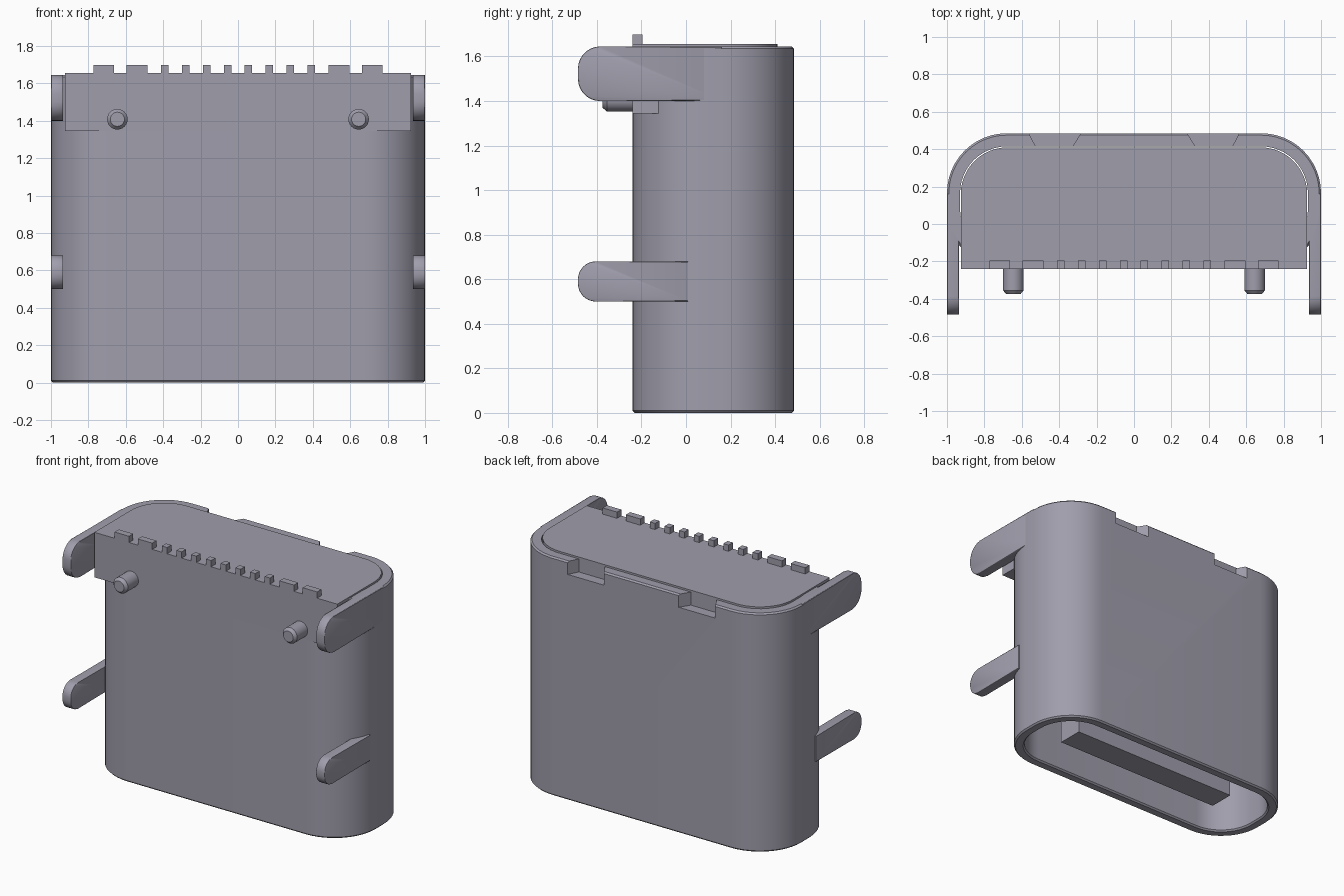
import bpy, bmesh, math

cube = bpy.data.objects.get("Cube")
if cube:
    bpy.data.objects.remove(cube, do_unlink=True)

# Single metal colour
metal = bpy.data.materials.new("grey metal")
metal.use_nodes = True
COL = (0.35, 0.34, 0.41, 1)
metal.diffuse_color = COL
metal.node_tree.nodes["Principled BSDF"].inputs["Base Color"].default_value = COL

Y0, Y1, R, WALL = -0.24, 0.485, 0.32, 0.07   # shell outline, corner radius, wall
TOP = 1.645


def finish(name, bm, smooth=True):
    bmesh.ops.recalc_face_normals(bm, faces=bm.faces)
    me = bpy.data.meshes.new(name)
    bm.to_mesh(me)
    bm.free()
    me.materials.append(metal)
    ob = bpy.data.objects.new(name, me)
    bpy.context.collection.objects.link(ob)
    if smooth:
        bpy.ops.object.select_all(action='DESELECT')
        ob.select_set(True)
        bpy.context.view_layer.objects.active = ob
        bpy.ops.object.shade_smooth_by_angle(angle=math.radians(30))
    return ob


def rounded(u0, u1, v0, v1, radii, n=12):
    """Outline of a rectangle; radii run from the (u1, v1) corner anticlockwise."""
    pts = []
    corners = [(u1, v1, -1, -1), (u0, v1, 1, -1), (u0, v0, 1, 1), (u1, v0, -1, 1)]
    for k, ((u, v, su, sv), r) in enumerate(zip(corners, radii)):
        if r == 0:
            pts.append((u, v))
            continue
        for i in range(n + 1):
            a = math.pi / 2 * (k + i / n)
            pts.append((u + su * r + r * math.cos(a), v + sv * r + r * math.sin(a)))
    return pts


def prism(name, pts, lo, hi, axis='z', bevel=0.0, smooth=True):
    """Extrude an outline along z (pts are x, y) or along x (pts are y, z)."""
    bm = bmesh.new()
    place = (lambda p, t: (p[0], p[1], t)) if axis == 'z' else (lambda p, t: (t, p[0], p[1]))
    a = [bm.verts.new(place(p, lo)) for p in pts]
    b = [bm.verts.new(place(p, hi)) for p in pts]
    caps = [bm.faces.new(a), bm.faces.new(b)]
    for i in range(len(pts)):
        j = (i + 1) % len(pts)
        bm.faces.new((a[i], a[j], b[j], b[i]))
    if bevel:
        edges = list({e for f in caps for e in f.edges})
        bmesh.ops.bevel(bm, geom=edges, offset=bevel, segments=2, profile=0.5, affect='EDGES')
    return finish(name, bm, smooth)


def box(name, x0, x1, y0, y1, z0, z1):
    return prism(name, [(x0, y0), (x1, y0), (x1, y1), (x0, y1)], z0, z1, smooth=False)


# Shell: a hollow rounded sleeve, rims slightly chamfered
def ring(inset):
    return rounded(-1 + inset, 1 - inset, Y0 + inset, Y1 - inset, [R - inset] * 4)


bm = bmesh.new()
C = 0.01
levels = [(C, 0), (0, C), (0, TOP - C), (C, TOP),
          (WALL, TOP), (WALL, C), (WALL - C, 0)]
loops = [[bm.verts.new((x, y, z)) for x, y in ring(ins)] for ins, z in levels]
for a, b in zip(loops, loops[1:] + loops[:1]):
    for i in range(len(a)):
        j = (i + 1) % len(a)
        bm.faces.new((a[i], a[j], b[j], b[i]))
shell = finish("shell", bm)

# Two flared notches cut into the back of the top rim
for s in (-1, 1):
    pts = [(s * x, y) for x, y in ((0.275, 0.50), (0.57, 0.50), (0.518, 0.40), (0.337, 0.40))]
    cutter = prism("notch_cutter", pts, TOP - 0.09, TOP + 0.1, smooth=False)
    cutter.hide_render = True
    bpy.ops.object.select_all(action='DESELECT')
    shell.select_set(True)
    bpy.context.view_layer.objects.active = shell
    mod = shell.modifiers.new("notch", 'BOOLEAN')
    mod.operation = 'DIFFERENCE'
    mod.solver = 'EXACT'
    mod.object = cutter
    bpy.ops.object.modifier_apply(modifier=mod.name)
    bpy.data.objects.remove(cutter, do_unlink=True)

# Insert closing the top, square at the front and round at the back
ri = R - WALL
prism("insert", rounded(-0.926, 0.926, Y0 - 0.001, Y1 - WALL - 0.005, [ri, ri, 0, 0]),
      1.345, 1.655)

# Tongue inside the opening
box("tongue", -0.65, 0.65, 0.03, 0.21, 0.06, 1.36)

# Side legs and locating pegs
for s, side in ((1, "left"), (-1, "right")):
    x0, x1 = sorted((s * 0.935, s * 1.0))
    prism("upper_leg_" + side, rounded(-0.485, 0.16, 1.40, TOP, [0, 0.1, 0.1, 0], 8),
          x0, x1, 'x', 0.006)
    prism("lower_leg_" + side, rounded(-0.485, 0.01, 0.50, 0.68, [0, 0.08, 0.08, 0], 8),
          x0, x1, 'x', 0.004)

    bm = bmesh.new()
    prof = [(0.055, -0.2), (0.055, -0.355), (0.038, -0.375)]
    n = 24
    rings = [[bm.verts.new((s * 0.645 + r * math.cos(2 * math.pi * i / n), y,
                            1.408 + r * math.sin(2 * math.pi * i / n)))
              for i in range(n)] for r, y in prof]
    for a, b in zip(rings, rings[1:]):
        for i in range(n):
            j = (i + 1) % n
            bm.faces.new((a[i], a[j], b[j], b[i]))
    bm.faces.new(rings[0])
    bm.faces.new(rings[-1])
    finish("peg_" + side, bm)

    # Contact pins along the front of the top: four narrow and two wide per side
    pins = [(0.056 + 0.112 * k, 0.04) for k in range(4)] + [(0.54, 0.11), (0.717, 0.11)]
    for k, (x, w) in enumerate(pins):
        box(f"pin_{side}_{k + 1}", s * x - w / 2, s * x + w / 2, -0.241, -0.195, 1.64, 1.698)
